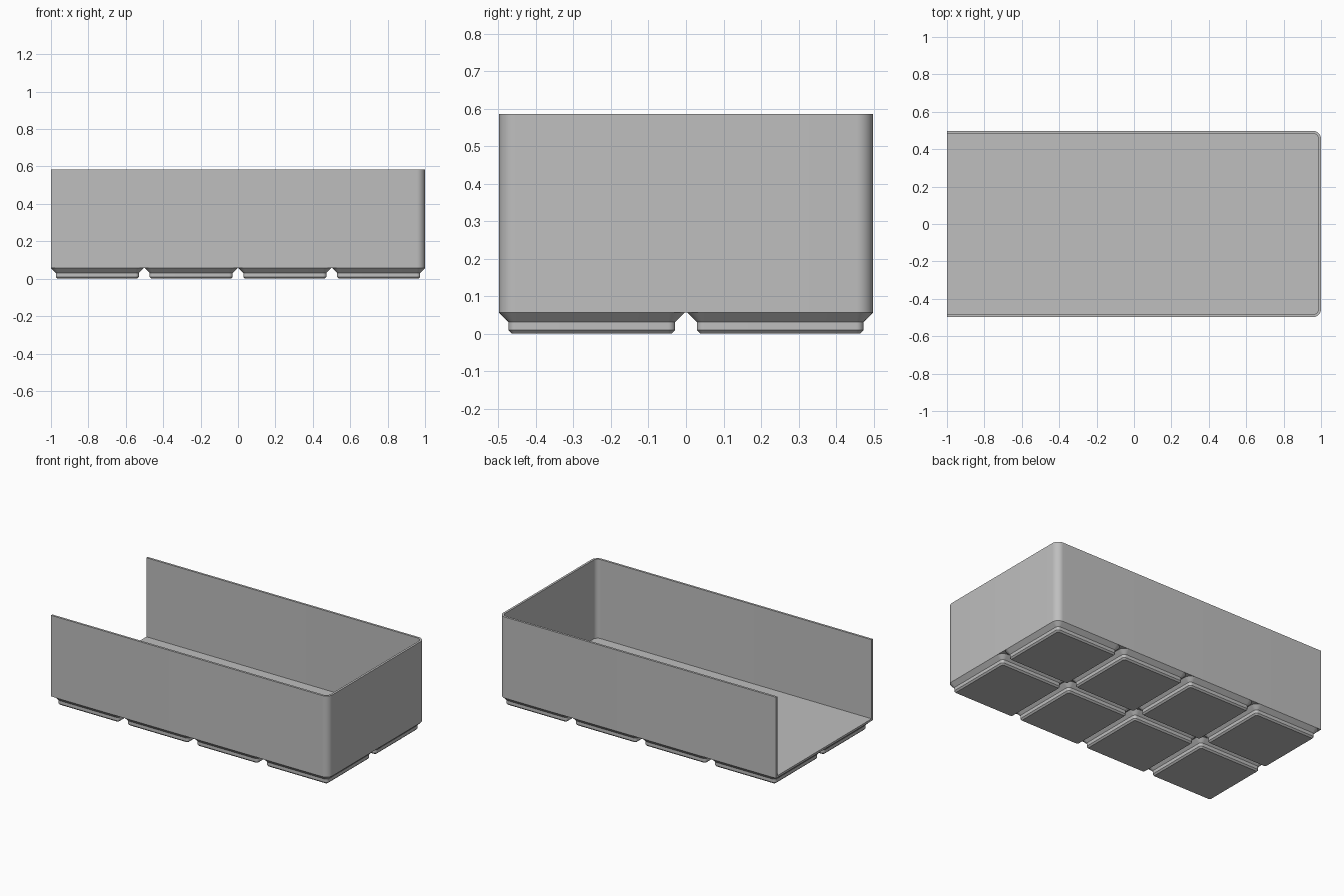
import bpy, bmesh, math

cube = bpy.data.objects.get("Cube")
if cube:
    bpy.data.objects.remove(cube, do_unlink=True)

MM = 2 / 167.5                      # model units per millimetre
PITCH, CELL = 42 * MM, 41.5 * MM    # foot spacing and foot width
NX, NY = 4, 2
HX, HY = 1.0, 83.5 * MM / 2         # half length and half width of the tray
BASE, FLOOR, TOP = 4.75 * MM, 0.07, 49 * MM
WALL, RADIUS = 1.2 * MM, 3.75 * MM

grey = bpy.data.materials.new("plain grey")
grey.use_nodes = True
colour = (0.52, 0.52, 0.52, 1)
grey.diffuse_color = colour
grey.node_tree.nodes["Principled BSDF"].inputs["Base Color"].default_value = colour


def arc(cx, cy, r, start, steps=10):
    """Quarter circle, counter-clockwise from the start angle in degrees."""
    angles = [math.radians(start + 90 * i / steps) for i in range(steps + 1)]
    return [(cx + r * math.cos(a), cy + r * math.sin(a)) for a in angles]


def ring(bm, outline, z):
    return [bm.verts.new((x, y, z)) for x, y in outline]


def bridge(bm, a, b, closed):
    """Quads between two rings of equal length."""
    n = len(a)
    for i in range(n if closed else n - 1):
        j = (i + 1) % n
        bm.faces.new((a[i], a[j], b[j], b[i]))


def finish(bm, name):
    bmesh.ops.recalc_face_normals(bm, faces=bm.faces)
    mesh = bpy.data.meshes.new(name)
    bm.to_mesh(mesh)
    bm.free()
    mesh.materials.append(grey)
    obj = bpy.data.objects.new(name, mesh)
    bpy.context.collection.objects.link(obj)
    bpy.ops.object.select_all(action="DESELECT")
    obj.select_set(True)
    bpy.context.view_layer.objects.active = obj
    bpy.ops.object.shade_smooth_by_angle(angle=math.radians(30))
    return obj


# Tray: three walls and a floor, open at the -x end
def u_path(inset):
    r = RADIUS - inset
    cx, cy = HX - RADIUS, HY - RADIUS
    return ([(-HX, inset - HY)] + arc(cx, -cy, r, -90)
            + arc(cx, cy, r, 0) + [(-HX, HY - inset)])


bm = bmesh.new()
out_low, out_top = (ring(bm, u_path(0), z) for z in (BASE, TOP))
in_top, in_low = (ring(bm, u_path(WALL), z) for z in (TOP, FLOOR))
for a, b in ((out_low, out_top), (out_top, in_top), (in_top, in_low)):
    bridge(bm, a, b, False)
bm.faces.new(out_low)
bm.faces.new(in_low)
bm.faces.new((out_low[0], out_top[0], in_top[0], in_low[0],
              in_low[-1], in_top[-1], out_top[-1], out_low[-1]))
finish(bm, "tray")


# Feet: stepped, chamfered rounded squares sharing one mesh
def rounded_square(half, r):
    c = half - r
    return (arc(c, c, r, 0) + arc(-c, c, r, 90)
            + arc(-c, -c, r, 180) + arc(c, -c, r, 270))


bm = bmesh.new()
profile = [(0, 2.95), (0.8, 2.15), (2.6, 2.15), (4.75, 0)]   # height, inset in mm
rings = [ring(bm, rounded_square(CELL / 2 - inset * MM, RADIUS - inset * MM), z * MM)
         for z, inset in profile]
bm.faces.new(rings[0])
for a, b in zip(rings, rings[1:]):
    bridge(bm, a, b, True)
foot = finish(bm, "foot")
for ix in range(NX):
    for iy in range(NY):
        obj = foot
        if ix or iy:
            obj = foot.copy()
            obj.name = f"foot_{ix}_{iy}"
            bpy.context.collection.objects.link(obj)
        obj.location = ((ix - (NX - 1) / 2) * PITCH, (iy - (NY - 1) / 2) * PITCH, 0)
